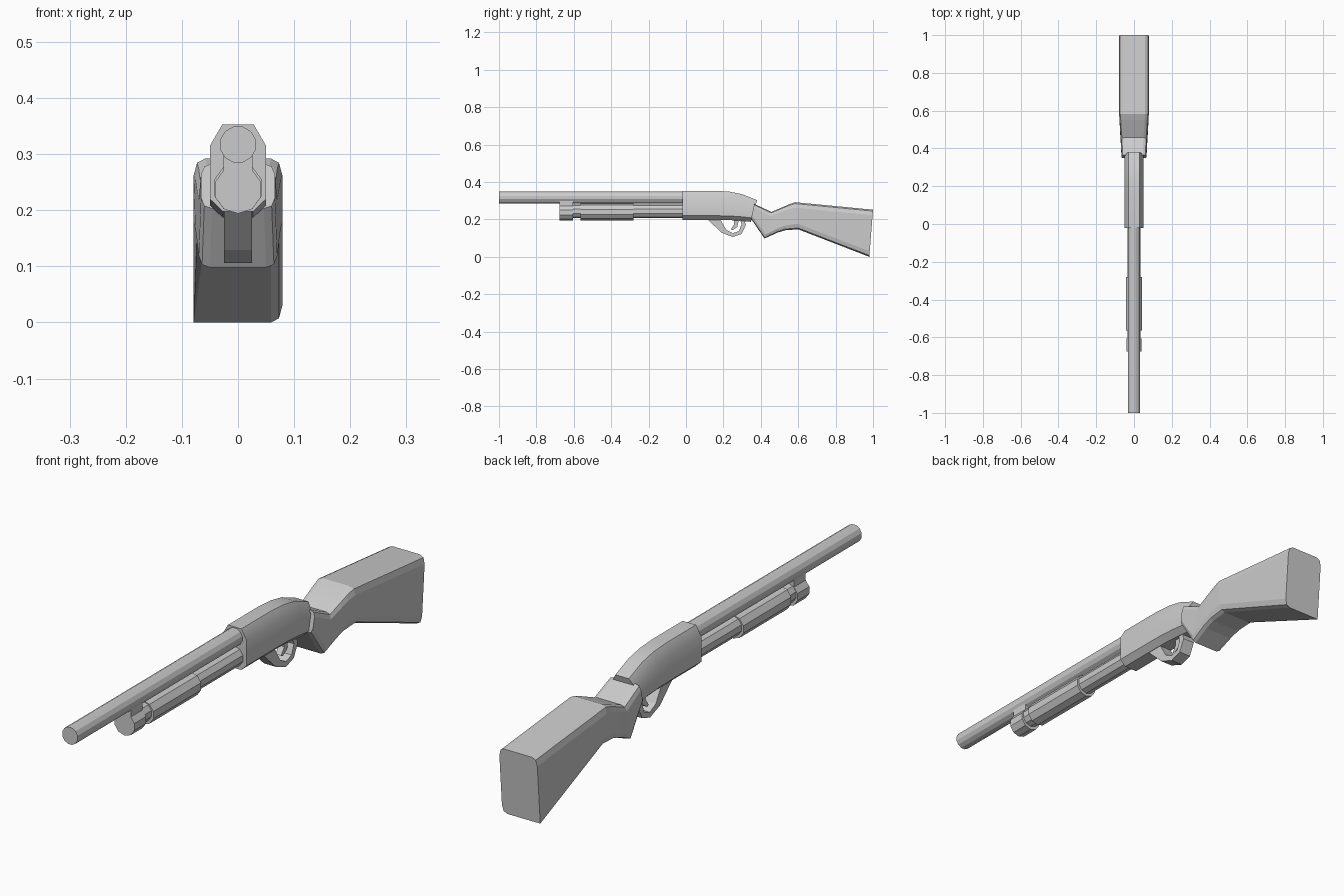
import bpy, bmesh, math
from mathutils import Vector

if "Cube" in bpy.data.objects:
    bpy.data.objects.remove(bpy.data.objects["Cube"])


def finish(name, bm, smooth=None):
    bmesh.ops.recalc_face_normals(bm, faces=bm.faces)
    me = bpy.data.meshes.new(name)
    bm.to_mesh(me)
    bm.free()
    ob = bpy.data.objects.new(name, me)
    bpy.context.collection.objects.link(ob)
    if smooth:
        bpy.ops.object.select_all(action='DESELECT')
        ob.select_set(True)
        bpy.context.view_layer.objects.active = ob
        bpy.ops.object.shade_smooth_by_angle(angle=math.radians(smooth))
    return ob


def loft(name, rings, smooth=None):
    bm = bmesh.new()
    loops = [[bm.verts.new(p) for p in r] for r in rings]
    n = len(loops[0])
    for a, b in zip(loops, loops[1:]):
        for i in range(n):
            j = (i + 1) % n
            bm.faces.new((a[i], a[j], b[j], b[i]))
    bm.faces.new(loops[0][::-1])
    bm.faces.new(loops[-1])
    bmesh.ops.remove_doubles(bm, verts=bm.verts, dist=0.0005)
    return finish(name, bm, smooth)


def tube(name, y0, y1, z, r, sides, phase):
    def ring(y):
        return [(r * math.cos(phase + math.tau * i / sides), y,
                 z + r * math.sin(phase + math.tau * i / sides)) for i in range(sides)]
    return loft(name, [ring(y0), ring(y1)])


def plate(name, profile, half):
    # side profile (y, z) given a thickness across x
    return loft(name, [[(x, y, z) for y, z in profile] for x in (-half, half)])


def on_section(top, bottom, pts):
    # pts = (x, distance from top if >= 0, or from bottom if flagged)
    t, b = Vector((0, *top)), Vector((0, *bottom))
    d = (b - t)
    out = []
    for x, dist, low in pts:
        p = (b - d.normalized() * dist) if low else (t + d.normalized() * dist)
        out.append((x, p.y, p.z))
    return out


# Barrel, magazine tube, sliding fore-end and end cap
tube("barrel", -1.0, 0.0, 0.317, 0.033, 12, math.radians(15))
DOWN = -math.pi / 2
tube("magazine_tube", -0.64, 0.0, 0.244, 0.037, 10, DOWN)
tube("fore_end", -0.565, -0.28, 0.24, 0.045, 10, DOWN)
tube("magazine_cap", -0.675, -0.605, 0.237, 0.043, 10, DOWN)
plate("cap_bracket", [(-0.675, 0.25), (-0.605, 0.25), (-0.605, 0.3), (-0.675, 0.3)], 0.026)

# Receiver with its curved rear
stations = [((-0.02, 0.353), (-0.02, 0.198)), ((0.16, 0.353), (0.16, 0.198)),
            ((0.235, 0.348), (0.225, 0.197)), ((0.30, 0.335), (0.285, 0.193)),
            ((0.38, 0.303), (0.347, 0.187))]
half = [(0.028, 0, 0), (0.05, 0.038, 0), (0.05, 0.022, 1), (0.027, 0, 1)]
section = half + [(-x, d, low) for x, d, low in half[::-1]]
loft("receiver", [on_section(t, b, section) for t, b in stations], 31)

# Trigger guard and trigger
outer = [(0.11, 0.205), (0.19, 0.129), (0.25, 0.106), (0.297, 0.122), (0.32, 0.17), (0.31, 0.205)]
inner = [(0.285, 0.205), (0.297, 0.175), (0.283, 0.138), (0.25, 0.126), (0.215, 0.145), (0.18, 0.205)]
plate("trigger_guard", outer + inner, 0.025)
plate("trigger", [(0.255, 0.205), (0.258, 0.175), (0.24, 0.148), (0.25, 0.143),
                  (0.275, 0.16), (0.283, 0.205)], 0.012)


# Shoulder stock: top point, bottom point, half width, corner height
def stock_ring(top, bottom, w, h, square=False):
    right = [(w - 0.02, 0, 0), (w - 0.006, h * 0.25, 0), (w, h, 0),
             (w, h, 1), (w - 0.006, h * 0.25, 1), (w - 0.02, 0, 1)]
    left = [(-x, d, low) for x, d, low in right[::-1]]
    if square:
        left[:3] = [(-w, 0, 1)] * 3
    ring = on_section(top, bottom, right + left)
    return ring


rings = [stock_ring((0.365, 0.283), (0.348, 0.203), 0.066, 0.02),
         stock_ring((0.457, 0.24), (0.42, 0.098), 0.07, 0.022),
         stock_ring((0.515, 0.265), (0.488, 0.129), 0.074, 0.024),
         stock_ring((0.55, 0.28), (0.53, 0.142), 0.076, 0.026),
         stock_ring((0.582, 0.292), (0.60, 0.147), 0.079, 0.03),
         stock_ring((1.0, 0.252), (0.98, 0.0), 0.079, 0.03, True)]
loft("stock", rings)
